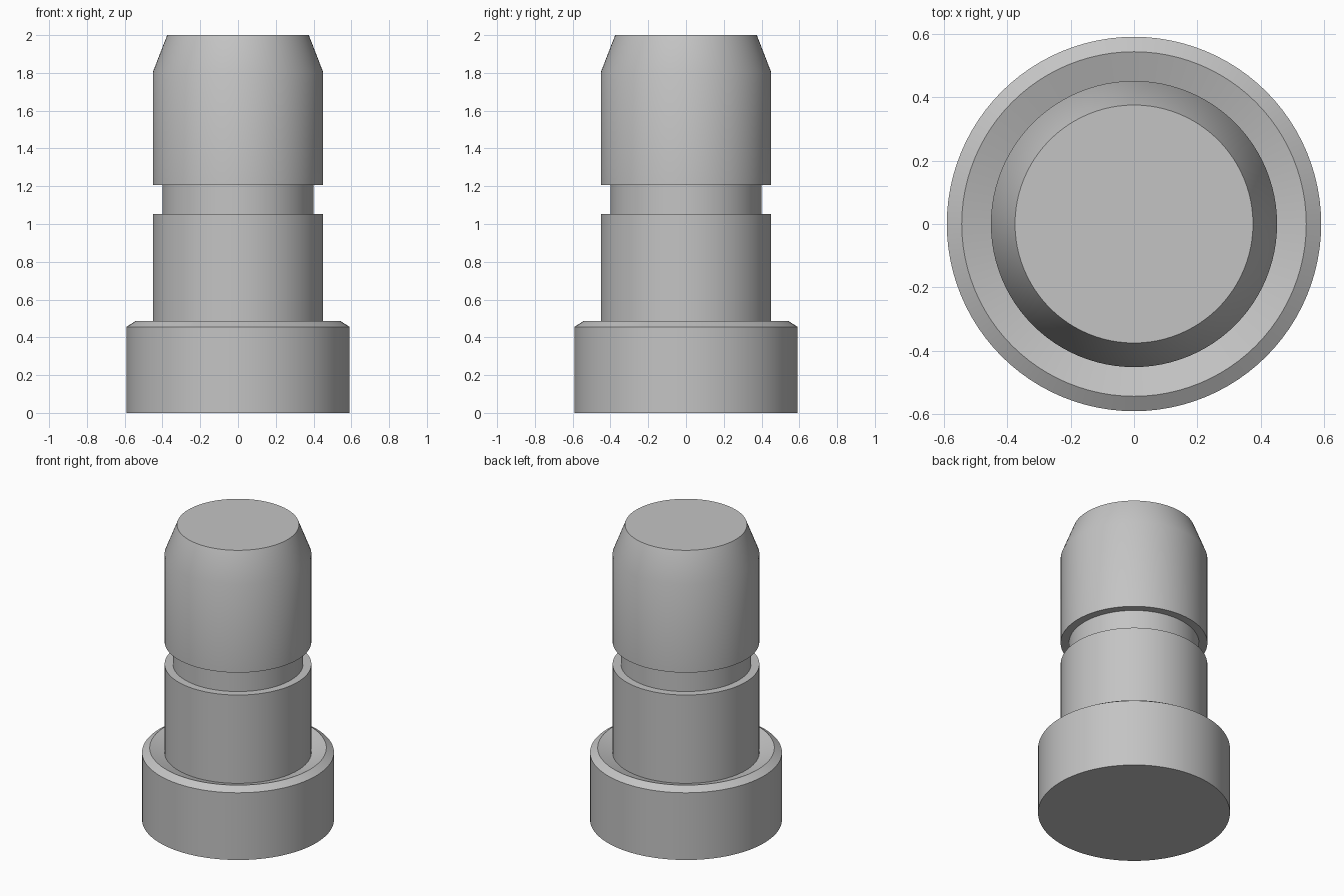
import bpy
import bmesh
from math import cos, sin, tau, radians

cube = bpy.data.objects.get("Cube")
if cube:
    bpy.data.objects.remove(cube, do_unlink=True)

SIDES = 96

# Plain grey metal
steel = bpy.data.materials.new("grey steel")
steel.use_nodes = True
GREY = (0.55, 0.55, 0.55, 1)
steel.diffuse_color = GREY
steel.node_tree.nodes["Principled BSDF"].inputs["Base Color"].default_value = GREY


def turn(name, profile):
    """Lathe a list of (radius, height) points into a closed solid."""
    bm = bmesh.new()
    rings = [[bm.verts.new((r * cos(tau * i / SIDES), r * sin(tau * i / SIDES), z))
              for i in range(SIDES)] for r, z in profile]
    for low, high in zip(rings, rings[1:]):
        for i in range(SIDES):
            j = (i + 1) % SIDES
            bm.faces.new((low[i], low[j], high[j], high[i]))
    bm.faces.new(rings[0][::-1])
    bm.faces.new(rings[-1])
    mesh = bpy.data.meshes.new(name)
    bm.to_mesh(mesh)
    bm.free()
    mesh.materials.append(steel)
    obj = bpy.data.objects.new(name, mesh)
    bpy.context.collection.objects.link(obj)
    bpy.ops.object.select_all(action="DESELECT")
    obj.select_set(True)
    bpy.context.view_layer.objects.active = obj
    bpy.ops.object.shade_smooth_by_angle(angle=radians(30))
    return obj


HEAD, RIM, SHAFT, NECK, TIP = 0.59, 0.543, 0.451, 0.40, 0.375

turn("locating_pin", [
    (HEAD, 0), (HEAD, 0.456),        # head wall
    (RIM, 0.486), (SHAFT, 0.455),    # chamfered rim and dished top
    (SHAFT, 1.054), (NECK, 1.054),   # lower shaft
    (NECK, 1.206), (SHAFT, 1.206),   # groove
    (SHAFT, 1.804), (TIP, 2.0),      # upper shaft and tapered tip
])
